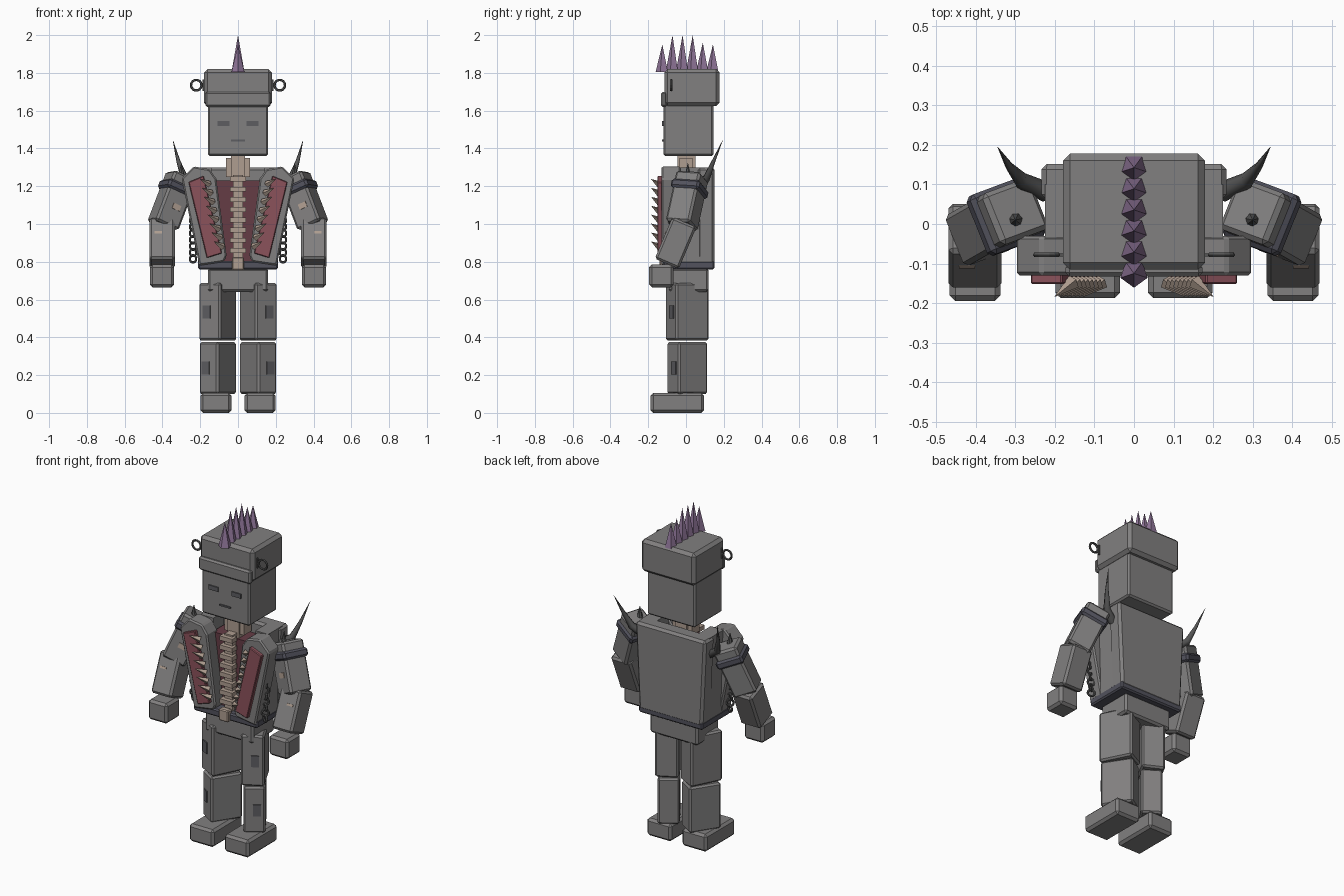
import bpy, bmesh, math
from mathutils import Vector, Matrix

cube = bpy.data.objects.get("Cube")
if cube:
    bpy.data.objects.remove(cube, do_unlink=True)


def material(name, r, g, b):
    m = bpy.data.materials.new(name)
    m.use_nodes = True
    m.diffuse_color = (r, g, b, 1)
    m.node_tree.nodes["Principled BSDF"].inputs["Base Color"].default_value = (r, g, b, 1)
    m.node_tree.nodes["Principled BSDF"].inputs["Roughness"].default_value = 0.8
    return m


GREY = material("stone grey", 0.22, 0.215, 0.215)
PATCH = material("patch grey", 0.11, 0.11, 0.12)
BAND = material("slate band", 0.085, 0.085, 0.11)
IRON = material("dark iron", 0.09, 0.09, 0.09)
BONE = material("bone", 0.43, 0.34, 0.28)
RED = material("lining red", 0.26, 0.085, 0.105)
FLESH = material("deep red", 0.13, 0.045, 0.06)
PURPLE = material("spike purple", 0.28, 0.18, 0.32)


def finish(name, bm, mat, bevel=0.0):
    bmesh.ops.recalc_face_normals(bm, faces=bm.faces)
    mesh = bpy.data.meshes.new(name)
    bm.to_mesh(mesh)
    bm.free()
    mesh.materials.append(mat)
    ob = bpy.data.objects.new(name, mesh)
    bpy.context.collection.objects.link(ob)
    if bevel:
        mod = ob.modifiers.new("bevel", 'BEVEL')
        mod.width, mod.segments = bevel, 1
    return ob


def box(name, loc, size, mat=GREY, rot=None, bevel=0.0):
    bm = bmesh.new()
    bmesh.ops.create_cube(bm, size=1)
    bm.transform(Matrix.Diagonal((*size, 1)))
    ob = finish(name, bm, mat, bevel)
    m = rot.to_4x4() if rot else Matrix()
    ob.matrix_world = Matrix.Translation(loc) @ m
    return ob


def span(name, lo, hi, mat=GREY, bevel=0.0):
    lo, hi = Vector(lo), Vector(hi)
    return box(name, (lo + hi) / 2, hi - lo, mat, None, bevel)


def prism(name, profile, y0, y1, mat, bevel=0.0):
    bm = bmesh.new()
    face = bm.faces.new([bm.verts.new((x, y0, z)) for x, z in profile])
    out = bmesh.ops.extrude_face_region(bm, geom=[face])
    verts = [v for v in out["geom"] if isinstance(v, bmesh.types.BMVert)]
    bmesh.ops.translate(bm, verts=verts, vec=(0, y1 - y0, 0))
    return finish(name, bm, mat, bevel)


def spike(name, base, tip, radius, mat, sides=5):
    base, tip = Vector(base), Vector(tip)
    axis = tip - base
    bm = bmesh.new()
    bmesh.ops.create_cone(bm, cap_ends=True, segments=sides, radius1=radius, radius2=0, depth=axis.length)
    ob = finish(name, bm, mat)
    ob.matrix_world = Matrix.Translation((base + tip) / 2) @ axis.to_track_quat('Z', 'Y').to_matrix().to_4x4()
    return ob


def ring(name, loc, major, minor, mat, rot):
    bpy.ops.mesh.primitive_torus_add(location=loc, rotation=rot, major_radius=major, minor_radius=minor,
                                     major_segments=14, minor_segments=6)
    ob = bpy.context.object
    ob.name = name
    ob.data.materials.append(mat)


def frame(axis, back):
    """Rotation whose z runs along axis and y leans to back."""
    z = Vector(axis).normalized()
    x = Vector(back).cross(z).normalized()
    return Matrix((x, z.cross(x), z)).transposed()


# Head, cap and face
span("head", (-0.16, -0.12, 1.36), (0.16, 0.145, 1.64), GREY, 0.01)
span("cap", (-0.18, -0.115, 1.625), (0.18, 0.178, 1.82), GREY, 0.018)
span("cap_brim", (-0.173, -0.133, 1.62), (0.173, -0.1, 1.70), GREY, 0.01)
span("mouth", (-0.036, -0.127, 1.438), (0.036, -0.119, 1.447), PATCH)

# Crest of spikes
tops = (1.95, 2.0, 2.0, 2.0, 1.96, 1.95)
for i, top in enumerate(tops):
    y = -0.125 + i * 0.0535
    spike("crest_spike", (0, y, 1.805), (0, y, top), 0.036, PURPLE)

# Neck and spine
span("neck", (-0.038, -0.045, 1.2), (0.038, 0.05, 1.37), BONE)
span("spine", (-0.026, -0.09, 0.8), (0.026, -0.03, 1.26), BONE)
for i in range(8):
    z = 0.86 + i * 0.054
    box("vertebra", (0, -0.093, z), (0.084, 0.045, 0.026), BONE)
span("buckle", (-0.032, -0.14, 0.755), (0.032, -0.1, 0.825), BONE, 0.006)

# Jacket back, core, belt and hips
prism("jacket_back", [(-0.235, 1.30), (0.235, 1.30), (0.21, 0.78), (-0.21, 0.78)], 0.06, 0.152, GREY, 0.014)
span("torso_core", (-0.13, -0.055, 0.79), (0.13, 0.065, 1.23), FLESH)
span("belt", (-0.212, -0.122, 0.76), (0.212, 0.15, 0.805), BAND, 0.008)
span("hips", (-0.16, -0.09, 0.64), (0.16, 0.12, 0.765), GREY, 0.012)

for s in (-1, 1):
    side = "left_" if s > 0 else "right_"

    def P(x, y, z):
        return Vector((s * x, y, z))

    def mirrored(points):
        return [(s * x, z) for x, z in points]

    # Face and ears
    box(side + "eye", P(0.076, -0.123, 1.531), (0.063, 0.009, 0.026), PATCH)
    ring(side + "earring", P(0.221, -0.078, 1.735), 0.028, 0.0065, IRON, (math.pi / 2, 0, 0))
    box(side + "ear_stud", P(0.183, -0.078, 1.735), (0.01, 0.008, 0.06), IRON)
    box(side + "neck_tendon", P(0.05, 0.0, 1.3), (0.028, 0.07, 0.1), BONE)

    # Jacket side and front panel with lining
    prism(side + "jacket_side", mirrored([(0.14, 1.30), (0.225, 1.30), (0.21, 0.79), (0.12, 0.79)]),
          -0.035, 0.1, GREY)
    prism(side + "lapel", mirrored([(0.298, 1.24), (0.235, 1.305), (0.15, 1.29), (0.115, 1.24),
                                    (0.06, 0.83), (0.075, 0.80), (0.205, 0.78)]), -0.13, -0.03, GREY, 0.008)
    prism(side + "lining_panel", mirrored([(0.262, 1.222), (0.182, 1.255), (0.085, 0.845), (0.165, 0.82)]),
          -0.152, -0.125, RED, 0.004)
    for i in range(8):
        t = i / 7
        base = P(0.152 - 0.072 * t, -0.145, 1.21 - 0.33 * t)
        spike(side + "lapel_tooth", base, base + P(0.05, -0.04, 0.028), 0.019, BONE, 4)

    # Hanging chain
    for i in range(7):
        ring(side + "chain_link", P(0.238, -0.08, 0.815 + i * 0.034), 0.019, 0.0065, IRON,
             (math.pi / 2, 0, 0.5 if i % 2 else -0.5))

    # Upper arm with band and patch
    shoulder, elbow = P(0.295, 0.035, 1.26), P(0.4, -0.025, 0.985)
    turn = frame(shoulder - elbow, (s * 0.35, 0.94, 0))
    box(side + "upper_arm", (shoulder + elbow) / 2, (0.14, 0.14, 0.29), GREY, turn, 0.012)
    box(side + "arm_band", shoulder.lerp(elbow, 0.27), (0.162, 0.162, 0.05), BAND, turn, 0.012)
    box(side + "arm_patch", shoulder.lerp(elbow, 0.62) + turn @ Vector((0.01, -0.071, 0)),
        (0.045, 0.006, 0.03), BONE, turn)
    spike(side + "shoulder_spike", P(0.3, 0.01, 1.2), P(0.3, 0.01, 1.325), 0.032, IRON, 7)

    # Forearm and hand
    fore = frame((0, 0.085, 0.2), (0, 1, 0))
    box(side + "forearm", P(0.402, -0.055, 0.9), (0.135, 0.138, 0.24), GREY, fore, 0.012)
    box(side + "forearm_patch", P(0.402, -0.055, 0.9) + fore @ Vector((s * 0.02, -0.07, 0.03)),
        (0.04, 0.006, 0.012), BONE, fore)
    span(side + "hand", (s * 0.402 - 0.064, -0.195, 0.665), (s * 0.402 + 0.064, -0.065, 0.785), GREY, 0.014)

    # Curved horn behind the shoulder
    curve = bpy.data.curves.new(side + "horn", 'CURVE')
    curve.dimensions = '3D'
    curve.bevel_depth, curve.bevel_resolution = 0.026, 1
    spline = curve.splines.new('POLY')
    path = [(0.22, 0.08, 1.20, 1), (0.285, 0.11, 1.245, 0.8), (0.315, 0.145, 1.33, 0.42), (0.345, 0.195, 1.445, 0.02)]
    spline.points.add(len(path) - 1)
    for pt, (x, y, z, r) in zip(spline.points, path):
        pt.co = (s * x, y, z, 1)
        pt.radius = r
    curve.materials.append(IRON)
    bpy.context.collection.objects.link(bpy.data.objects.new(side + "horn", curve))

    # Turned-out legs with patches, and feet
    for part, z, size, yaw in (("thigh", 0.535, (0.13, 0.195, 0.305), 27),
                               ("shin", 0.237, (0.12, 0.185, 0.275), 33)):
        turn = Matrix.Rotation(math.radians(s * yaw), 3, 'Z')
        box(side + part, P(0.107, 0.007, z), size, GREY, turn, 0.01)
        box(side + part + "_patch", P(0.107, 0.007, z) + turn @ Vector((s * 0.015, -size[1] / 2 - 0.002, 0)),
            (0.045, 0.009, 0.068), PATCH, turn)
    span(side + "foot", (s * 0.117 - 0.082, -0.187, 0), (s * 0.117 + 0.082, 0.095, 0.105), GREY, 0.014)
